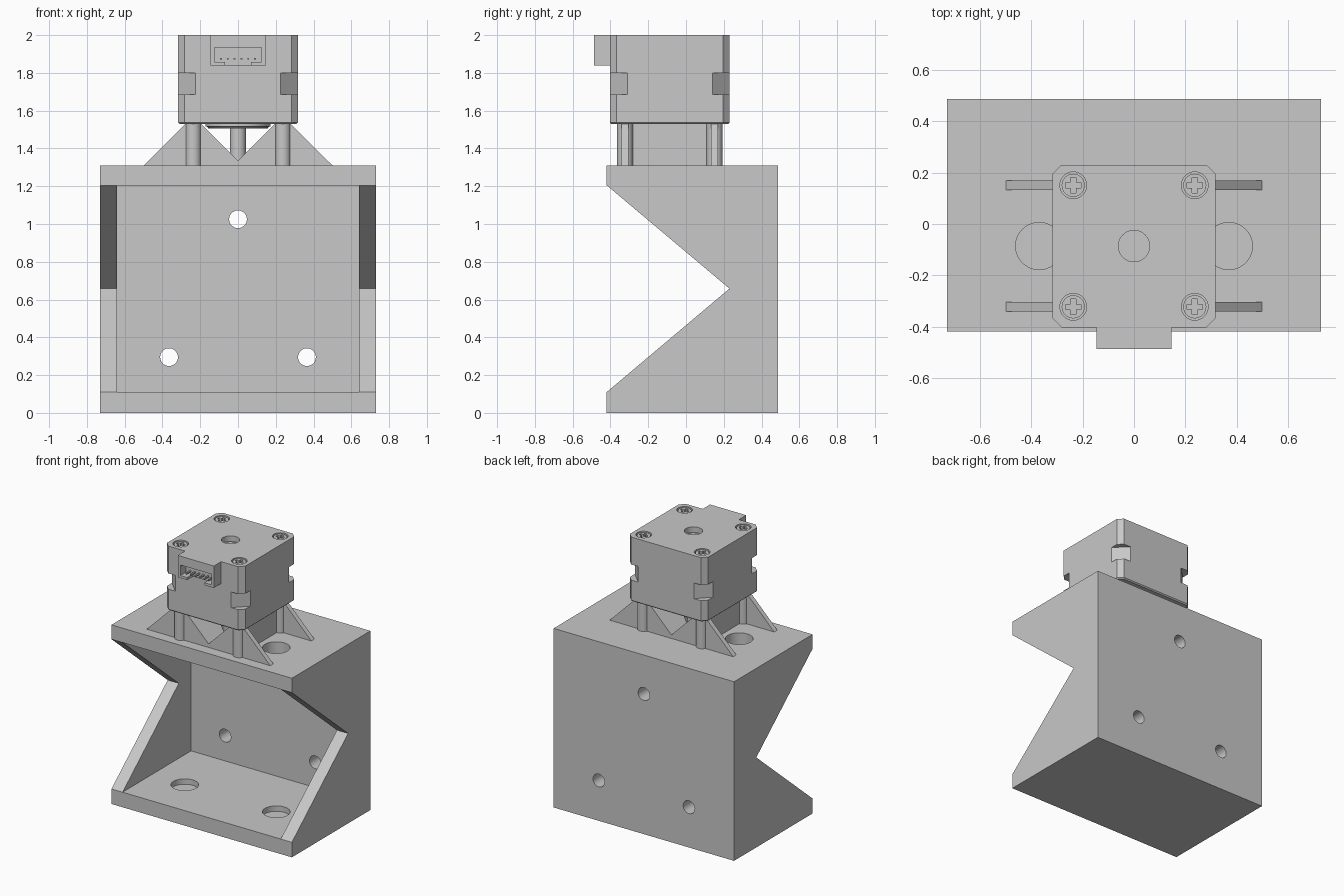
import bpy, bmesh, math
from mathutils import Matrix, Vector

if "Cube" in bpy.data.objects:
    bpy.data.objects.remove(bpy.data.objects["Cube"])

grey = bpy.data.materials.new("plain grey")
grey.diffuse_color = (0.58, 0.58, 0.58, 1)
grey.use_nodes = True
grey.node_tree.nodes["Principled BSDF"].inputs["Base Color"].default_value = grey.diffuse_color

CY = -0.086                                   # motor axis in y
POSTS = [(sx * 0.237, CY + sy * 0.237) for sx in (-1, 1) for sy in (-1, 1)]


def finish(name, bm):
    bmesh.ops.recalc_face_normals(bm, faces=bm.faces)
    me = bpy.data.meshes.new(name)
    bm.to_mesh(me)
    bm.free()
    me.materials.append(grey)
    ob = bpy.data.objects.new(name, me)
    bpy.context.collection.objects.link(ob)
    return ob


def box(name, x0, x1, y0, y1, z0, z1):
    bm = bmesh.new()
    size = Matrix.Diagonal((x1 - x0, y1 - y0, z1 - z0, 1))
    mid = Vector((x0 + x1, y0 + y1, z0 + z1)) / 2
    bmesh.ops.create_cube(bm, size=1, matrix=Matrix.Translation(mid) @ size)
    return finish(name, bm)


def prism(name, pts, axis, a, b):
    """Extrude a 2D outline along one axis from a to b."""
    place = {'X': lambda p, t: (t, p[0], p[1]),
             'Y': lambda p, t: (p[0], t, p[1]),
             'Z': lambda p, t: (p[0], p[1], t)}[axis]
    bm = bmesh.new()
    lo = [bm.verts.new(place(p, a)) for p in pts]
    hi = [bm.verts.new(place(p, b)) for p in pts]
    bm.faces.new(lo)
    bm.faces.new(hi)
    n = len(pts)
    for i in range(n):
        bm.faces.new((lo[i], lo[(i + 1) % n], hi[(i + 1) % n], hi[i]))
    return finish(name, bm)


def rod(name, c, r, a, b, axis='Z', n=40):
    pts = [(c[0] + r * math.cos(2 * math.pi * i / n),
            c[1] + r * math.sin(2 * math.pi * i / n)) for i in range(n)]
    return prism(name, pts, axis, a, b)


def octagon(h, c):
    q = [(h, h - c), (h - c, h), (c - h, h), (-h, h - c),
         (-h, c - h), (c - h, -h), (h - c, -h), (h, c - h)]
    return [(x, y + CY) for x, y in q]


def cut(ob, cutters):
    """Subtract each cutter, bake the result and remove the cutter."""
    for c in cutters:
        m = ob.modifiers.new("cut", 'BOOLEAN')
        m.operation, m.solver, m.object = 'DIFFERENCE', 'EXACT', c
        dg = bpy.context.evaluated_depsgraph_get()
        me = bpy.data.meshes.new_from_object(ob.evaluated_get(dg))
        ob.modifiers.clear()
        ob.data = me
        bpy.data.objects.remove(c)


# Bracket: notched side outline, hollowed from the front, with bolt holes
bracket = prism("bracket", [(-0.42, 0), (0.487, 0), (0.487, 1.31), (-0.42, 1.31),
                            (-0.42, 1.205), (0.23, 0.658), (-0.42, 0.11)], 'X', -0.73, 0.73)
holes = [box("cutter", -0.64, 0.64, -1, 0.372, 0.11, 1.205)]
for c in ((0, 1.025), (-0.365, 0.295), (0.365, 0.295)):
    holes.append(rod("cutter", c, 0.047, 0.3, 0.6, 'Y'))
for sx in (-1, 1):
    holes.append(rod("cutter", (sx * 0.37, CY), 0.092, 1.1, 1.4))
    holes.append(rod("cutter", (sx * 0.37, CY), 0.092, 0.07, 0.2))
cut(bracket, holes)

# Posts and their outer gussets
for x, y in POSTS:
    s = 1 if x > 0 else -1
    rod("post", (x, y), 0.042, 1.31, 1.53, n=32)
    prism("gusset", [(x, 1.31), (s * 0.5, 1.31), (s * 0.28, 1.53), (x, 1.53)],
          'Y', y - 0.018, y + 0.018)

# Sloped inner supports joining front and back posts, cleared for the shaft
for s in (-1, 1):
    w = prism("inner_support", [(0, 1.31), (s * 0.237, 1.31), (s * 0.237, 1.53),
                                (s * 0.194, 1.53), (0, 1.336)],
              'Y', CY - 0.255, CY + 0.255)
    cut(w, [rod("cutter", (0, CY), 0.06, 1.29, 1.6)])

# Motor body in three tiers, the middle one with deeper corner cuts
lower = prism("motor_lower", octagon(0.317, 0.035), 'Z', 1.53, 1.685)
bm = bmesh.new()
bm.from_mesh(lower.data)
rim = [e for e in bm.edges if all(v.co.z < 1.54 for v in e.verts)]
bmesh.ops.bevel(bm, geom=rim, offset=0.008, segments=1, affect='EDGES')
bm.to_mesh(lower.data)
bm.free()
prism("motor_middle", octagon(0.317, 0.092), 'Z', 1.685, 1.80)
upper = prism("motor_upper", octagon(0.317, 0.035), 'Z', 1.80, 2.0)
cut(upper, [rod("cutter", p, 0.052, 1.96, 2.1) for p in POSTS]
    + [rod("cutter", (0, CY), 0.061, 1.96, 2.1)])

# Motor boss, shaft and shaft end in the top recess
boss = rod("boss", (0, CY), 0.172, 1.505, 1.53, n=56)
bm = bmesh.new()
bm.from_mesh(boss.data)
rim = [e for e in bm.edges if all(v.co.z < 1.51 for v in e.verts)]
bmesh.ops.bevel(bm, geom=rim, offset=0.012, segments=3, affect='EDGES')
bm.to_mesh(boss.data)
bm.free()
rod("shaft", (0, CY), 0.042, 1.33, 1.52)
rod("shaft_end", (0, CY), 0.045, 1.95, 1.965)

# Cross-head screws sunk in the top
for x, y in POSTS:
    head = rod("screw", (x, y), 0.045, 1.95, 1.995)
    a, b = 0.03, 0.01
    cross = [(a, -b), (a, b), (b, b), (b, a), (-b, a), (-b, b),
             (-a, b), (-a, -b), (-b, -b), (-b, -a), (b, -a), (b, -b)]
    cut(head, [prism("cutter", [(x + p, y + q) for p, q in cross], 'Z', 1.972, 2.1)])

# Connector socket with a slotted lower wall and a row of pins
socket = box("connector", -0.146, 0.146, -0.487, -0.402, 1.84, 2.0)
cut(socket, [box("cutter", -0.125, 0.125, -0.6, -0.42, 1.858, 1.935),
             box("cutter", -0.07, 0.07, -0.6, -0.42, 1.80, 1.88)])
for i in range(6):
    x = -0.09 + i * 0.036
    box("pin", x - 0.005, x + 0.005, -0.47, -0.415, 1.87, 1.88)

# Smooth round surfaces, keep edges crisp
bpy.ops.object.select_all(action='SELECT')
bpy.context.view_layer.objects.active = bracket
bpy.ops.object.shade_smooth_by_angle(angle=math.radians(25))
